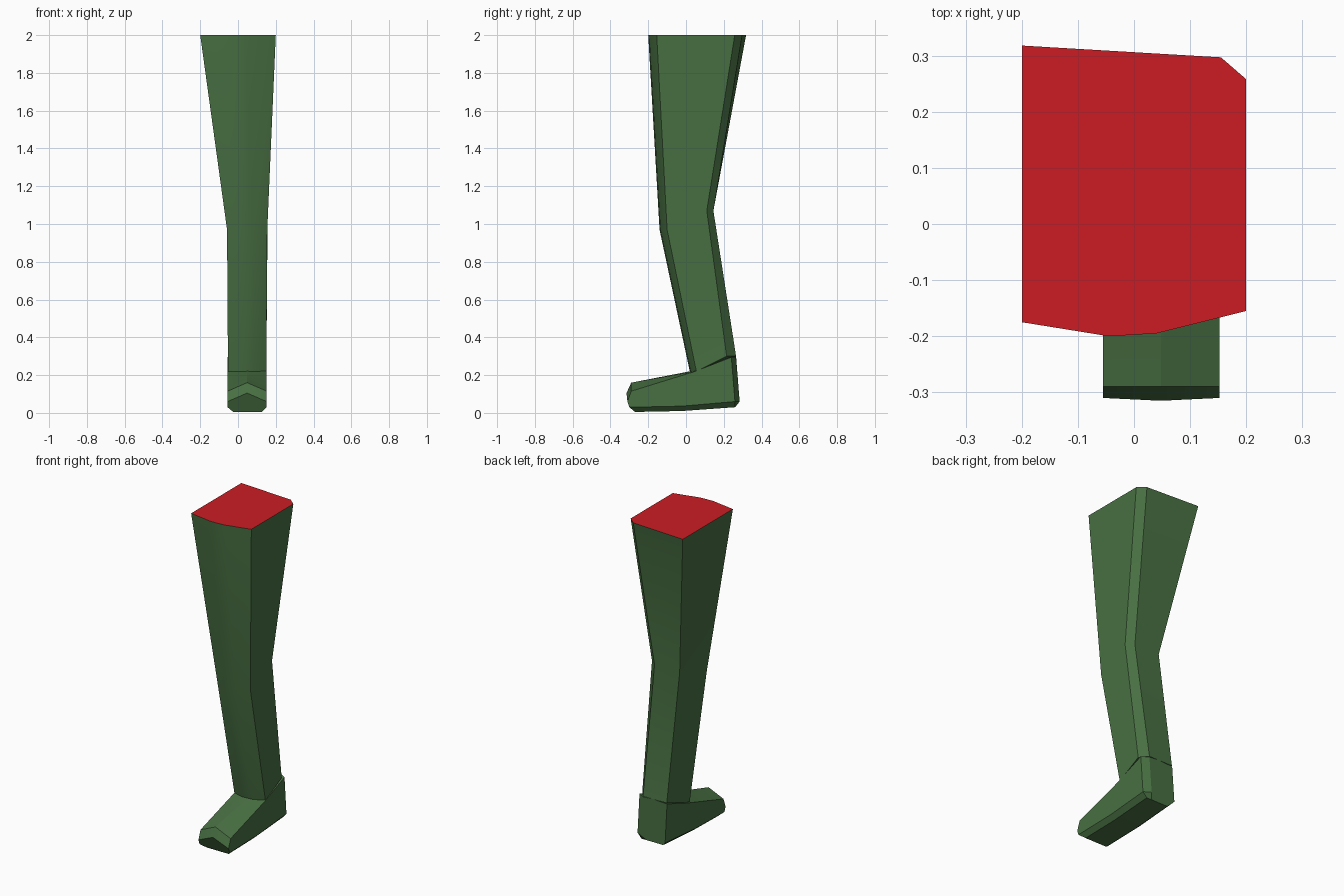
import bpy, bmesh, math

if "Cube" in bpy.data.objects:
    bpy.data.objects.remove(bpy.data.objects["Cube"])


def material(name, rgb):
    m = bpy.data.materials.new(name)
    m.diffuse_color = (*rgb, 1)
    m.use_nodes = True
    m.node_tree.nodes["Principled BSDF"].inputs["Base Color"].default_value = m.diffuse_color
    return m


GREEN = material("green", (0.065, 0.16, 0.055))
RED = material("red", (0.6, 0.012, 0.017))


def loft(name, rings, red_end=False):
    """Skin closed rings of equal length and cap both ends."""
    bm = bmesh.new()
    rows = [[bm.verts.new(p) for p in ring] for ring in rings]
    n = len(rows[0])
    for a, b in zip(rows, rows[1:]):
        for i in range(n):
            j = (i + 1) % n
            bm.faces.new((a[i], a[j], b[j], b[i]))
    first = bm.faces.new(rows[0])
    bm.faces.new(rows[-1])
    if red_end:
        first.material_index = 1
    bmesh.ops.remove_doubles(bm, verts=bm.verts, dist=0.0005)
    bmesh.ops.recalc_face_normals(bm, faces=bm.faces)
    me = bpy.data.meshes.new(name)
    bm.to_mesh(me)
    bm.free()
    me.materials.append(GREEN)
    me.materials.append(RED)
    ob = bpy.data.objects.new(name, me)
    bpy.context.collection.objects.link(ob)
    bpy.ops.object.select_all(action='DESELECT')
    ob.select_set(True)
    bpy.context.view_layer.objects.active = ob
    bpy.ops.object.shade_smooth_by_angle(angle=math.radians(25))
    return ob


# leg: thigh cut, knee and ankle rings (back left, round to front left)
thigh = [(-.2, .318, 2), (.155, .297, 2), (.2, .258, 2), (.2, -.155, 2),
         (.04, -.195, 2), (-.045, -.2, 2), (-.2, -.175, 2)]
knee = [(-.058, .145, 1.07), (.115, .145, 1.07), (.157, .11, 1.07), (.155, -.1, .97),
        (.08, -.135, .97), (.01, -.14, .97), (-.058, -.12, .97)]
ankle = [(-.053, .265, .3), (.11, .265, .3), (.15, .215, .3), (.15, .055, .22),
         (.08, .025, .22), (.01, .02, .22), (-.053, .04, .22)]
loft("leg", [thigh, knee, ankle], red_end=True)


# foot: seven-sided sections from toe to heel, given as (y, z) pairs
def section(bottom, low, side, ridge, right=.152, cut=0.0):
    left = -.055
    return [(left + .03, *bottom), (left, *low), (left, *side), (.048, *ridge),
            (right, side[0] - cut, side[1]), (right, low[0] - cut, low[1]),
            (min(right - .02, .125), *bottom)]


loft("foot", [
    section((-.27, .005), (-.3, .03), (-.31, .06), (-.315, .105)),
    section((-.27, .005), (-.3, .03), (-.29, .115), (-.29, .16)),
    section((-.02, .01), (-.02, .036), (.05, .22), (.02, .22)),
    section((.26, .03), (.284, .06), (.265, .295), (.265, .3), cut=.025),
    section((.26, .03), (.284, .06), (.265, .295), (.265, .3), right=.11),
])
